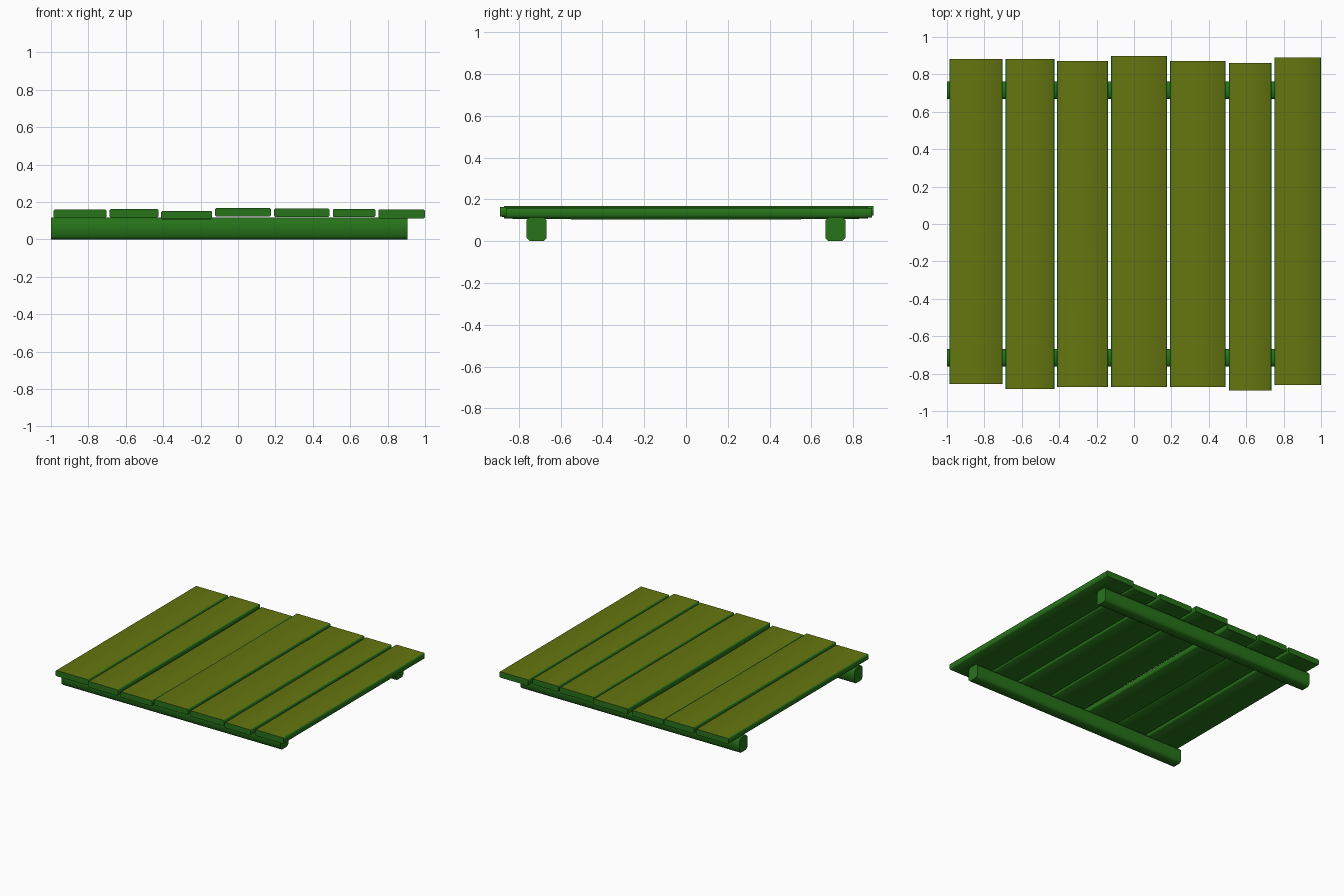
import bpy, bmesh

if "Cube" in bpy.data.objects:
    bpy.data.objects.remove(bpy.data.objects["Cube"])


def material(name, color):
    m = bpy.data.materials.new(name)
    m.diffuse_color = color
    m.use_nodes = True
    m.node_tree.nodes["Principled BSDF"].inputs["Base Color"].default_value = m.diffuse_color
    return m


side_mat = material("green_side", (0.02, 0.17, 0.01, 1))
top_mat = material("olive_top", (0.13, 0.18, 0.005, 1))


def beam(name, lo, hi, chamfer, sag=0.0, olive=False):
    """Box with chamfered long (and plank end) edges, optionally sagging at mid length."""
    bm = bmesh.new()
    bmesh.ops.create_cube(bm, size=1)
    for v in bm.verts:
        v.co = [lo[i] + (v.co[i] + 0.5) * (hi[i] - lo[i]) for i in range(3)]
    axis = 1 if olive else 0
    long_edges = [e for e in bm.edges
                  if abs(e.verts[0].co[axis] - e.verts[1].co[axis]) > 1]
    bmesh.ops.bevel(bm, geom=long_edges, offset=chamfer, segments=1,
                    affect='EDGES', profile=0.5)
    if sag:
        bmesh.ops.subdivide_edges(
            bm, edges=[e for e in bm.edges
                       if abs(e.verts[0].co.y - e.verts[1].co.y) > 1],
            cuts=3, use_grid_fill=True)
        for v in bm.verts:
            t = 2 * (v.co.y - lo[1]) / (hi[1] - lo[1]) - 1
            v.co.z -= sag * (1 - t * t)
    bm.normal_update()
    for f in bm.faces:
        f.material_index = 1 if olive and f.normal.z > 0.9 else 0
    me = bpy.data.meshes.new(name)
    bm.to_mesh(me)
    bm.free()
    me.materials.append(side_mat)
    me.materials.append(top_mat)
    ob = bpy.data.objects.new(name, me)
    bpy.context.collection.objects.link(ob)
    bpy.context.view_layer.objects.active = ob
    ob.select_set(True)
    bpy.ops.object.shade_smooth_by_angle(angle=0.87)
    ob.select_set(False)


# two support rails
for name, s in (("front_rail", -1), ("back_rail", 1)):
    y = sorted((s * 0.667, s * 0.763))
    beam(name, (-1, y[0], 0), (0.905, y[1], 0.116), 0.016)

# uneven planks: x range, y range, z range, sag
planks = [
    (-0.987, -0.703, -0.856, 0.882, 0.115, 0.160, 0),
    (-0.686, -0.426, -0.882, 0.882, 0.117, 0.164, 0),
    (-0.412, -0.138, -0.872, 0.871, 0.108, 0.152, 0.005),
    (-0.122, 0.177, -0.872, 0.898, 0.123, 0.168, 0),
    (0.193, 0.489, -0.872, 0.871, 0.120, 0.165, 0),
    (0.507, 0.734, -0.890, 0.861, 0.119, 0.163, 0),
    (0.750, 1.000, -0.861, 0.890, 0.113, 0.160, 0),
]
for i, (x0, x1, y0, y1, z0, z1, sag) in enumerate(planks, 1):
    beam(f"plank_{i}", (x0, y0, z0), (x1, y1, z1), 0.006, sag, True)
